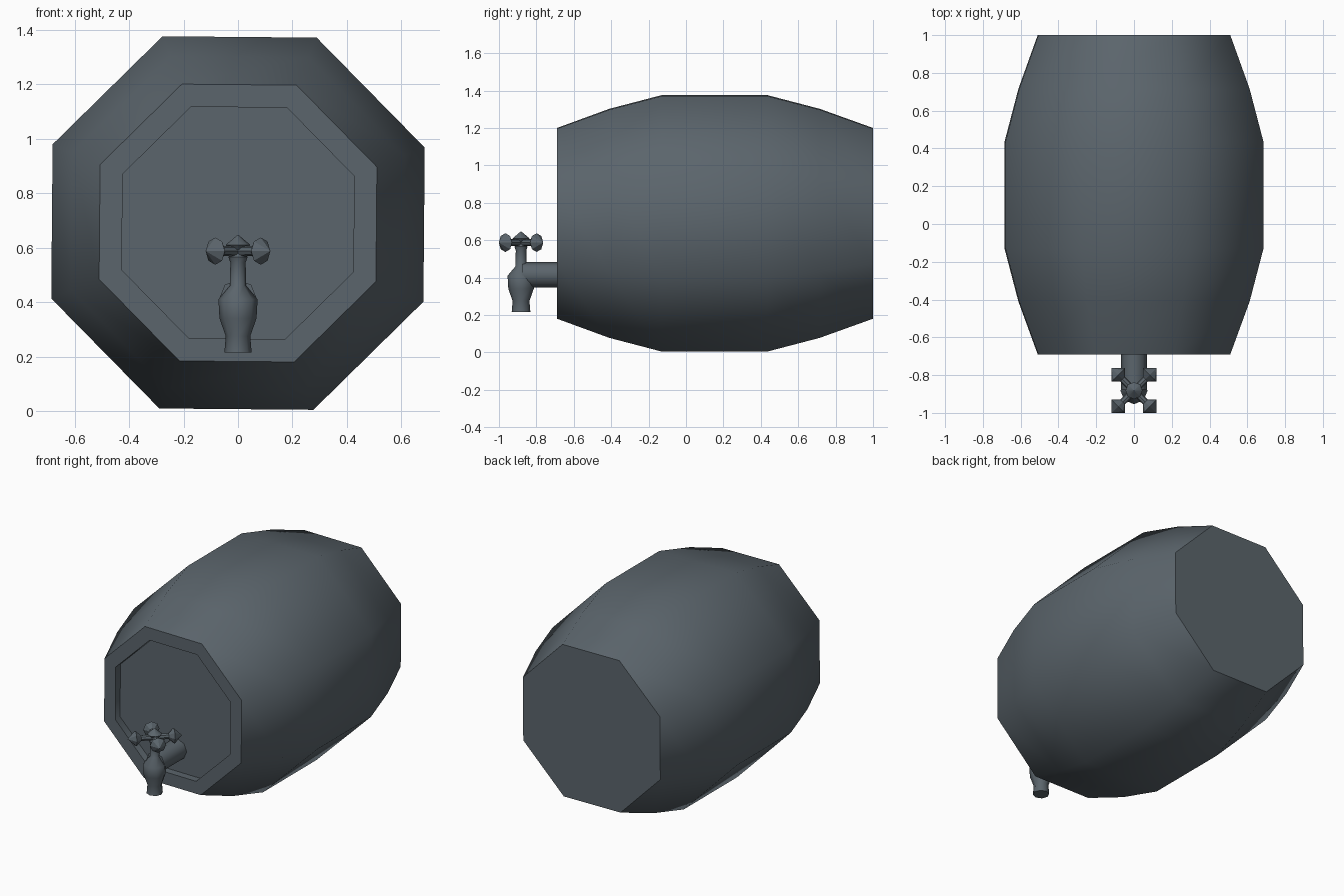
import bpy
from math import cos, sin, pi, radians
from mathutils import Vector, Matrix

if "Cube" in bpy.data.objects:
    bpy.data.objects.remove(bpy.data.objects["Cube"], do_unlink=True)

grey = bpy.data.materials.new("slate grey")
grey.use_nodes = True
COLOUR = (0.105, 0.13, 0.15, 1)
grey.diffuse_color = COLOUR
grey.node_tree.nodes["Principled BSDF"].inputs["Base Color"].default_value = COLOUR

SIDES = 8
FLAT = 1 / cos(pi / SIDES)  # turns a flat-side radius into a corner radius


def lathe(name, profile, origin, direction, turn=0.0, angle=50):
    """Turn (distance, radius) pairs around an axis; open ends are capped."""
    rot = Vector(direction).to_track_quat('Z', 'Y').to_matrix().to_4x4()
    place = Matrix.Translation(origin) @ rot
    verts, faces = [], []
    for t, r in profile:
        for i in range(SIDES):
            a = 2 * pi * i / SIDES + turn
            verts.append(place @ Vector((r * cos(a), r * sin(a), t)))
    for k in range(len(profile) - 1):
        for i in range(SIDES):
            j = (i + 1) % SIDES
            a, b = k * SIDES, (k + 1) * SIDES
            faces.append((a + i, a + j, b + j, b + i))
    faces.append(tuple(reversed(range(SIDES))))
    last = (len(profile) - 1) * SIDES
    faces.append(tuple(range(last, last + SIDES)))
    mesh = bpy.data.meshes.new(name)
    mesh.from_pydata(verts, [], faces)
    mesh.materials.append(grey)
    obj = bpy.data.objects.new(name, mesh)
    bpy.context.collection.objects.link(obj)
    bpy.ops.object.select_all(action='DESELECT')
    obj.select_set(True)
    bpy.context.view_layer.objects.active = obj
    bpy.ops.object.shade_smooth_by_angle(angle=radians(angle))
    return obj


# Barrel with recessed front lid
staves = [(-0.64, 0.425), (-0.69, 0.425), (-0.69, 0.508), (-0.41, 0.61), (-0.13, 0.683),
          (0.435, 0.683), (0.715, 0.61), (1.0, 0.508)]
lathe("barrel", [(y, r * FLAT) for y, r in staves], (0, 0, 0.69), (0, 1, 0),
      pi / SIDES + radians(0.5))

# Tap: pipe, spout with stem, and cross handle
TAP_Y = -0.882
lathe("tap_pipe", [(0, 0.068), (0.24, 0.068)], (0, -0.635, 0.415), (0, -1, 0))
lathe("tap_spout", [(0.215, 0.05), (0.275, 0.045), (0.34, 0.068), (0.41, 0.072),
                    (0.46, 0.03), (0.545, 0.028), (0.565, 0.035), (0.585, 0.02)],
      (0, TAP_Y, 0), (0, 0, 1))
lathe("handle_top_knob", [(0.56, 0.02), (0.585, 0.022), (0.61, 0.045), (0.647, 0.001)],
      (0, TAP_Y, 0), (0, 0, 1), angle=30)

arm_profile = [(0, 0.02), (0.085, 0.018), (0.118, 0.05), (0.167, 0.001)]
for side, sx in (("left", 1), ("right", -1)):
    for end, sy in (("front", -1), ("back", 1)):
        lathe(f"handle_arm_{end}_{side}", arm_profile, (0, TAP_Y, 0.587),
              (sx, sy, 0), angle=30)
